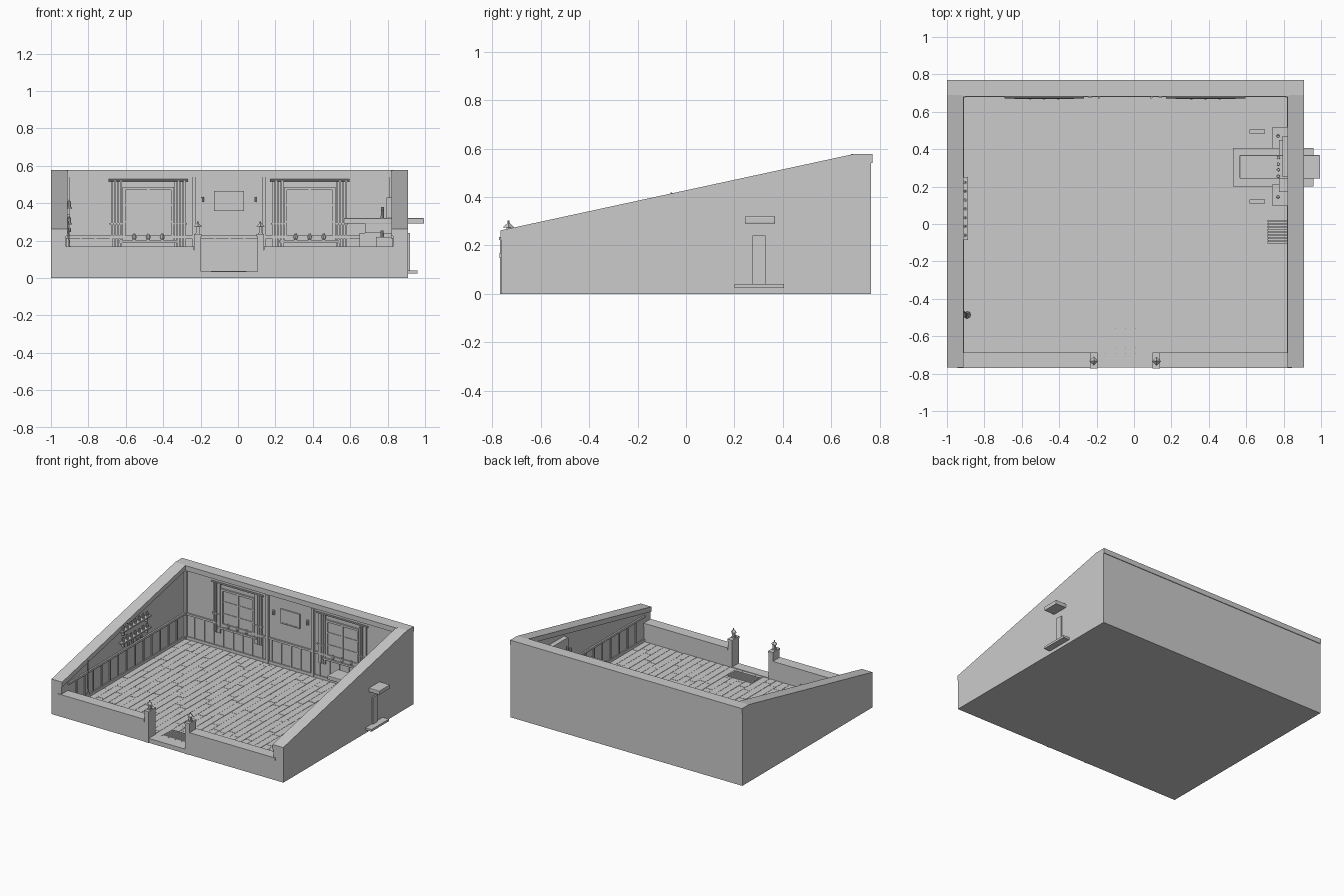
import bpy, bmesh, math, random
from mathutils import Matrix, Vector
random.seed(4)

def finish(name, bm):
    me = bpy.data.meshes.new(name)
    bmesh.ops.recalc_face_normals(bm, faces=bm.faces)
    bm.to_mesh(me)
    bm.free()
    ob = bpy.data.objects.new(name, me)
    bpy.context.collection.objects.link(ob)
    return ob

def boxes(name, items):
    """One object from boxes given as (x0, x1, y0, y1, z0, z1)."""
    bm = bmesh.new()
    for x0, x1, y0, y1, z0, z1 in items:
        m = Matrix.Translation(((x0+x1)/2, (y0+y1)/2, (z0+z1)/2)) @ Matrix.Diagonal((x1-x0, y1-y0, z1-z0, 1))
        bmesh.ops.create_cube(bm, size=1, matrix=m)
    return finish(name, bm)

def extrude_x(name, pts, x0, x1):
    """Extrude a (y, z) profile along x."""
    bm = bmesh.new()
    f = bm.faces.new([bm.verts.new((x0, y, z)) for y, z in pts])
    r = bmesh.ops.extrude_face_region(bm, geom=[f])
    vs = [g for g in r["geom"] if isinstance(g, bmesh.types.BMVert)]
    bmesh.ops.translate(bm, verts=vs, vec=(x1-x0, 0, 0))
    return finish(name, bm)

def cones(name, items, seg=8):
    """One object from cones given as (start, end, r1, r2)."""
    bm = bmesh.new()
    for a, b, r1, r2 in items:
        a, b = Vector(a), Vector(b)
        rot = (b-a).to_track_quat('Z', 'Y').to_matrix().to_4x4()
        bmesh.ops.create_cone(bm, cap_ends=True, segments=seg, radius1=r1, radius2=r2,
                              depth=(b-a).length, matrix=Matrix.Translation((a+b)/2) @ rot)
    return finish(name, bm)

XL, XR, YF, YB = -0.92, 0.83, -0.69, 0.69      # inner faces of the room
FZ = 0.03                                      # floor level

# floor base and staggered planks running front to back
boxes("floor_base", [(-1, 0.91, -0.765, 0.765, 0, 0.024)])
planks, n = [], 32
w = (XR - XL) / n
for i in range(n):
    x, y = XL + i*w, YF - random.uniform(0.05, 0.3)
    while y < YB:
        y2 = y + random.choice((0.22, 0.3, 0.37))
        a, b = max(y, YF), min(y2, YB)
        if b - a > 0.02:
            planks.append((x+0.001, x+w-0.001, a+0.001, b-0.001, 0.02, FZ + random.uniform(0, 0.001)))
        y = y2
boxes("floor_planks", planks)

# sloped side walls with caps
wall = [(-0.765, 0), (-0.765, 0.23), (0.69, 0.545), (0.765, 0.545), (0.765, 0)]
cap = [(-0.767, 0.225), (-0.767, 0.262), (0.69, 0.577), (0.77, 0.577), (0.77, 0.54), (0.69, 0.54)]
for s, a, b in (("left", -1, XL), ("right", XR, 0.91)):
    extrude_x(s + "_wall", wall, a, b)
    extrude_x(s + "_wall_cap", cap, a if s == "left" else XR-0.008, b+0.008 if s == "left" else b)

# back wall, low front walls
boxes("back_wall", [(XL, XR, YB, 0.765, 0, 0.545)])
boxes("back_wall_cap", [(XL, XR, YB-0.008, 0.77, 0.54, 0.577)])
boxes("front_walls", [(XL, -0.22, -0.765, YF, 0, 0.15), (0.13, XR, -0.765, YF, 0, 0.15)])
boxes("front_wall_caps", [(-0.945, -0.235, -0.77, YF+0.003, 0.148, 0.168), (0.14, 0.845, -0.77, YF+0.003, 0.148, 0.168)])

# gate posts with lanterns, threshold and doormat
for s, x in (("left", -0.215), ("right", 0.12)):
    boxes(s + "_gate_post", [(x-0.017, x+0.017, -0.768, YF, 0, 0.222),
                             (x-0.02, x+0.02, -0.772, YF+0.004, 0.222, 0.235)])
    boxes(s + "_lantern", [(x-0.013, x+0.013, -0.746, -0.72, 0.235, 0.241), (x-0.009, x+0.009, -0.742, -0.724, 0.241, 0.275)])
    cones(s + "_lantern_roof", [((x, -0.733, 0.274), (x, -0.733, 0.293), 0.024, 0.004),
                                ((x, -0.733, 0.292), (x, -0.733, 0.302), 0.004, 0.004)], 4)
boxes("threshold", [(-0.198, 0.103, -0.767, YF, 0.02, 0.034)])
boxes("doormat", [(-0.15, 0.05, -0.66, -0.56, FZ, 0.035)] +
      [(-0.145, 0.045, y, y+0.007, 0.035, 0.038) for y in [-0.655 + 0.0165*i for i in range(6)]])

# wainscot: skirting, rail and battens
back, side = [], []
for z0, z1, d in ((FZ, 0.052, 0.008), (0.212, 0.227, 0.012)):
    back.append((XL, XR, YB-d, YB, z0, z1))
    side += [(XL, XL+d, YF, YB, z0, z1), (XR-d, XR, YF, YB, z0, z1)]
for i in range(1, 22):
    x = XL + i*(XR-XL)/22
    back.append((x-0.005, x+0.005, YB-0.006, YB, FZ, 0.215))
for i in range(1, 14):
    y = YF + i*(YB-YF)/14
    side += [(XL, XL+0.006, y-0.005, y+0.005, FZ, 0.215), (XR-0.006, XR, y-0.005, y+0.005, FZ, 0.215)]
boxes("back_wainscot", back)
boxes("side_wainscot", side)
boxes("timber_posts", [(x-0.01, x+0.01, YB-0.014, YB, FZ, 0.54) for x in (XL+0.01, -0.235, 0.14, XR-0.01)])

# windows with curtains, rods, sills and plant pots
for s, c in (("left", -0.48), ("right", 0.383)):
    y = YB
    fr = [(c-0.137+k*0.259, c-0.122+k*0.259, y-0.012, y, 0.2, 0.485) for k in (0, 1)]
    fr += [(c-0.137, c+0.137, y-0.012, y, z, z+0.015) for z in (0.2, 0.47)]
    fr += [(c-0.007, c+0.007, y-0.009, y, 0.2, 0.48)]
    fr += [(c-0.13, c+0.13, y-0.007, y, z-0.004, z+0.004) for z in (0.3, 0.39)]
    boxes(s + "_window_frame", fr)
    boxes(s + "_window_glass", [(c-0.13, c+0.13, y-0.003, y, 0.2, 0.48)])
    boxes(s + "_window_sill", [(c-0.16, c+0.16, y-0.022, y, 0.188, 0.202)])
    cones(s + "_curtain_rod", [((c-0.213, y-0.012, 0.523), (c+0.213, y-0.012, 0.523), 0.006, 0.006)])
    boxes(s + "_curtains", [(c+k*0.17-0.03+j*0.016, c+k*0.17-0.018+j*0.016, y-0.012-(j % 2)*0.003, y-0.004, 0.152, 0.52)
                            for k in (-1, 1) for j in range(4)])
    boxes(s + "_curtain_ties", [(c+k*0.172-0.034, c+k*0.172+0.034, y-0.017, y-0.004, 0.286, 0.294) for k in (-1, 1)])
    cones(s + "_plant_pots", [((c+d, y-0.012, 0.202), (c+d, y-0.012, 0.217), 0.007, 0.01) for d in (-0.075, 0, 0.075)] +
          [((c+d, y-0.012, 0.217), (c+d, y-0.012, 0.237), 0.013, 0.004) for d in (-0.075, 0, 0.075)])

# framed picture and wall sconces
boxes("picture", [(-0.122, 0.026, YB-0.006, YB, 0.364, 0.459)])
boxes("picture_frame", [(-0.128, 0.032, YB-0.009, YB, z, z+0.008) for z in (0.357, 0.457)] +
      [(x, x+0.008, YB-0.009, YB, 0.357, 0.465) for x in (-0.128, 0.024)])
for s, x in (("left", -0.188), ("right", 0.093)):
    boxes(s + "_sconce_plate", [(x-0.008, x+0.008, YB-0.005, YB, 0.4, 0.438)])
    cones(s + "_sconce_candle", [((x, YB-0.014, 0.405), (x, YB-0.014, 0.432), 0.005, 0.006)])

# shelves, bottles and hanging mugs on the left wall
boxes("wall_shelves", [(XL, XL+0.032, -0.085, 0.25, z, z+0.01) for z in (0.285, 0.37)] +
      [(XL, XL+0.022, y, y+0.01, z-0.03, z) for z in (0.285, 0.37) for y in (-0.06, 0.215)])
bottles = []
for z in (0.295, 0.38):
    for i in range(7):
        y, h = -0.06 + i*0.047, random.uniform(0.02, 0.03)
        bottles += [((XL+0.017, y, z), (XL+0.017, y, z+h), 0.009, 0.009),
                    ((XL+0.017, y, z+h), (XL+0.017, y, z+h+0.009), 0.004, 0.003)]
cones("shelf_bottles", bottles)
cones("hanging_mugs", [((XL+0.018, y, 0.245), (XL+0.018, y, 0.268), 0.008, 0.009) for y in (0.0, 0.05, 0.1, 0.15)])

# broom leaning on the left wall
cones("broom", [((-0.893, -0.485, 0.07), (-0.912, -0.465, 0.31), 0.004, 0.004),
                ((-0.892, -0.486, FZ), (-0.897, -0.481, 0.085), 0.02, 0.006)])

# fireplace on the right wall: hearth, column, mantel slab that passes through the wall
boxes("hearth", [(0.53, 0.96, 0.2, 0.405, 0.024, 0.04)])
boxes("fireplace_column", [(0.65, 0.92, 0.275, 0.328, 0.04, 0.24)])
boxes("fireplace_lintel", [(0.68, XR, 0.25, 0.36, 0.24, 0.29)])
slab = boxes("mantel_slab", [(0.565, 0.995, 0.243, 0.368, 0.29, 0.32)])
bv = slab.modifiers.new("soft_edge", 'BEVEL')
bv.width, bv.segments = 0.004, 2
boxes("fireplace_side_blocks", [(0.738, XR, y, y+0.11, FZ, 0.22) for y in (0.1, 0.405)])
boxes("fireplace_shelf", [(0.775, XR, 0.17, 0.45, 0.22, 0.24)])
boxes("chimney_panel", [(0.795, XR, 0.25, 0.47, 0.32, 0.43)])
cones("mantel_candles", [((0.772, y, 0.32), (0.772, y, z), 0.009, 0.008)
                         for y, z in ((0.255, 0.36), (0.29, 0.38), (0.32, 0.37), (0.355, 0.35))] +
      [((0.77, y, 0.22), (0.77, y, 0.255), 0.009, 0.007) for y in (0.145, 0.47)])
# low stools either side of the hearth
for s, y in (("front", 0.12), ("back", 0.495)):
    boxes(s + "_stool", [(0.617, 0.7, y-0.011, y+0.011, 0.085, 0.097)] +
          [(x, x+0.01, y-0.008, y+0.008, FZ, 0.085) for x in (0.625, 0.682)])
# slatted log rack
boxes("log_rack", [(0.715, XR, -0.105 + i*0.0165, -0.093 + i*0.0165, FZ, 0.13 + 0.012*(i % 3)) for i in range(8)] +
      [(0.72, XR, -0.105, 0.022, 0.05, 0.12)])
